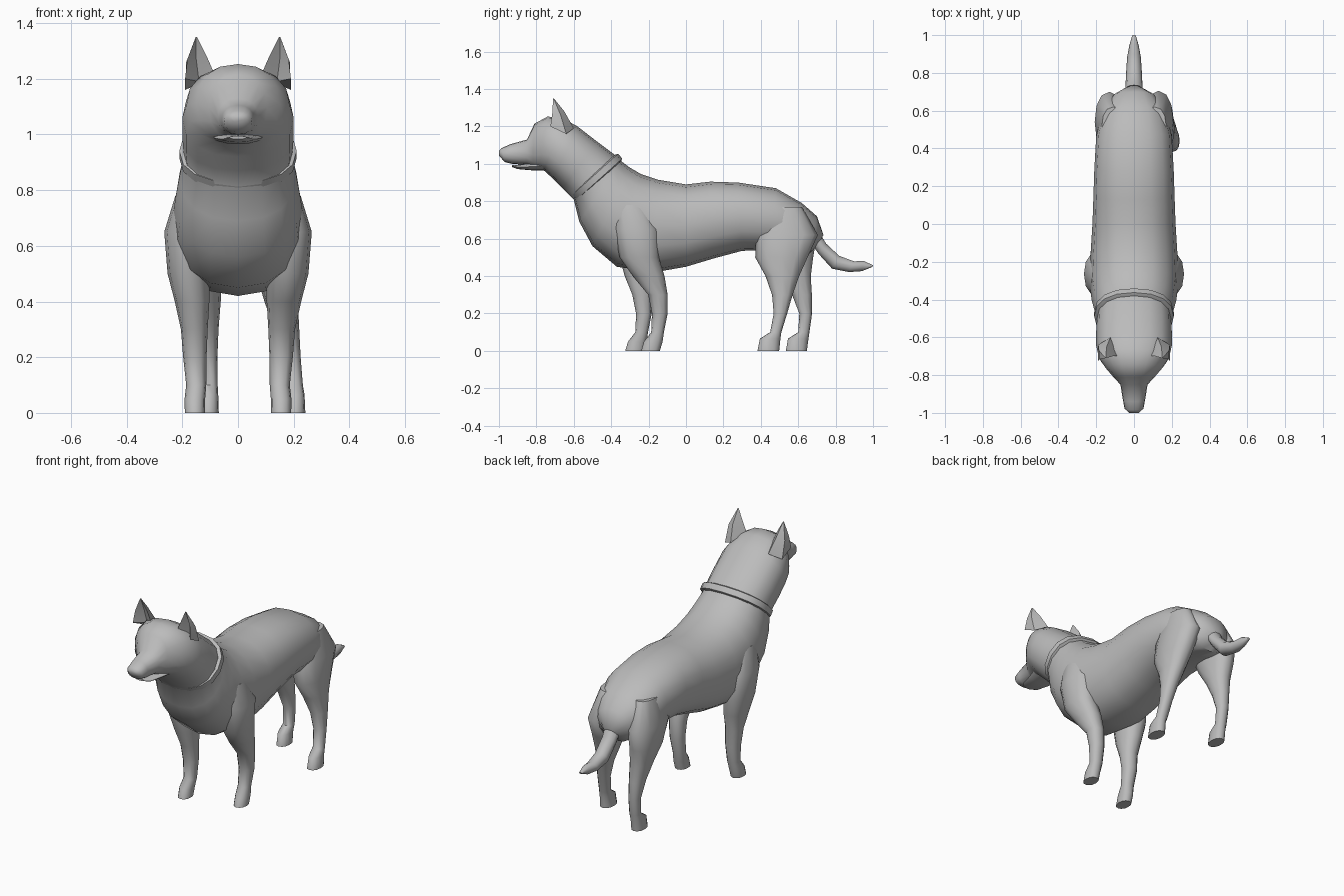
import bpy, bmesh, math
from mathutils import Vector

GREY = bpy.data.materials.new("plain_grey")
GREY.diffuse_color = (0.5, 0.5, 0.5, 1)


def finish(name, bm, angle=50):
    bmesh.ops.recalc_face_normals(bm, faces=bm.faces)
    me = bpy.data.meshes.new(name)
    bm.to_mesh(me)
    bm.free()
    ob = bpy.data.objects.new(name, me)
    bpy.context.collection.objects.link(ob)
    me.materials.append(GREY)
    bpy.ops.object.select_all(action='DESELECT')
    ob.select_set(True)
    bpy.context.view_layer.objects.active = ob
    bpy.ops.object.shade_smooth_by_angle(angle=math.radians(angle))
    return ob


def skin(name, rings, angle=50):
    """Bridge rings of points into a closed skin."""
    bm = bmesh.new()
    vs = [[bm.verts.new(p) for p in r] for r in rings]
    n = len(rings[0])
    for a, b in zip(vs, vs[1:]):
        for i in range(n):
            j = (i + 1) % n
            bm.faces.new((a[i], a[j], b[j], b[i]))
    bm.faces.new(vs[0])
    bm.faces.new(vs[-1])
    return finish(name, bm, angle)


def oval(c, u, v, n=16, p=1.0):
    pts = []
    for i in range(n):
        a = 2 * math.pi * i / n
        co, si = math.cos(a), math.sin(a)
        pts.append(c + u * math.copysign(abs(co) ** p, co) + v * math.copysign(abs(si) ** p, si))
    return pts


def spine_loft(name, stations, n=16, p=1.0):
    """Stations: top y, top z, bottom y, bottom z, half width."""
    rings = []
    for ty, tz, by, bz, w in stations:
        t, b = Vector((0, ty, tz)), Vector((0, by, bz))
        rings.append(oval((t + b) / 2, Vector((w, 0, 0)), (t - b) / 2, n, p))
    return skin(name, rings)


def leg_loft(name, side, stations):
    """Stations: z, x, y, half width, half depth."""
    return skin(name, [oval(Vector((side * x, y, z)), Vector((rx, 0, 0)), Vector((0, ry, 0)), 12, 0.9)
                       for z, x, y, rx, ry in stations])


# Trunk, neck, head and muzzle
spine_loft("body_and_head", [
    (0.735, 0.62, 0.70, 0.56, 0.04),
    (0.70, 0.72, 0.66, 0.52, 0.11),
    (0.62, 0.79, 0.57, 0.53, 0.17),
    (0.48, 0.87, 0.45, 0.54, 0.20),
    (0.28, 0.90, 0.30, 0.535, 0.21),
    (0.13, 0.905, 0.15, 0.495, 0.215),
    (0.0, 0.89, 0.0, 0.45, 0.22),
    (-0.15, 0.915, -0.17, 0.42, 0.23),
    (-0.24, 0.945, -0.37, 0.45, 0.235),
    (-0.30, 0.98, -0.50, 0.56, 0.225),
    (-0.34, 1.01, -0.57, 0.69, 0.21),
    (-0.37, 1.04, -0.60, 0.81, 0.195),
    (-0.47, 1.115, -0.66, 0.87, 0.20),
    (-0.58, 1.20, -0.71, 0.92, 0.20),
    (-0.66, 1.245, -0.76, 0.965, 0.185),
    (-0.74, 1.253, -0.785, 0.97, 0.15),
    (-0.81, 1.215, -0.82, 0.98, 0.105),
    (-0.85, 1.13, -0.85, 0.995, 0.072),
    (-0.94, 1.105, -0.93, 1.0, 0.058),
    (-0.985, 1.085, -0.97, 1.01, 0.05),
    (-1.0, 1.07, -1.0, 1.045, 0.025)], p=0.88)

# Lower jaw
spine_loft("lower_jaw", [
    (-0.74, 1.02, -0.74, 0.965, 0.10),
    (-0.82, 1.005, -0.82, 0.965, 0.075),
    (-0.90, 0.995, -0.90, 0.972, 0.055),
    (-0.93, 0.995, -0.93, 0.983, 0.03)], n=12)

# Collar band around the neck
axis = Vector((0, -0.65, 0.76))
centre, half = Vector((0, -0.478, 0.928)), Vector((0, 0.118, 0.106))
skin("collar", [oval(centre + axis * t, Vector((0.197 * s, 0, 0)), half * s, 16, 0.88)
                for t, s in ((-0.024, 0.97), (-0.017, 1.07), (0.017, 1.07), (0.024, 0.97))], 35)

# Front legs: the left one is set further forward
front = [(0.78, 0.165, -0.30, 0.06, 0.09), (0.65, 0.185, -0.265, 0.08, 0.12),
         (0.50, 0.178, -0.25, 0.075, 0.105), (0.40, 0.165, -0.20, 0.062, 0.085),
         (0.30, 0.157, -0.15, 0.048, 0.052), (0.20, 0.155, -0.14, 0.042, 0.042),
         (0.10, 0.15, -0.152, 0.036, 0.034), (0.05, 0.155, -0.175, 0.037, 0.05),
         (0.0, 0.155, -0.19, 0.036, 0.05)]
leg_loft("front_leg_right", 1, front)
leg_loft("front_leg_left", -1, [(z, x, y - 0.085 * min(1, max(0, (0.5 - z) / 0.2)), rx, ry)
                                for z, x, y, rx, ry in front])

# Hind legs: the right one steps forward and outward
leg_loft("hind_leg_right", 1, [
    (0.77, 0.11, 0.52, 0.06, 0.10), (0.62, 0.13, 0.54, 0.078, 0.165),
    (0.50, 0.14, 0.51, 0.075, 0.14), (0.40, 0.155, 0.515, 0.06, 0.09),
    (0.30, 0.175, 0.515, 0.045, 0.055), (0.20, 0.19, 0.505, 0.035, 0.036),
    (0.10, 0.20, 0.48, 0.033, 0.03), (0.065, 0.205, 0.45, 0.034, 0.055),
    (0.0, 0.205, 0.44, 0.037, 0.058)])
leg_loft("hind_leg_left", -1, [
    (0.77, 0.11, 0.52, 0.06, 0.10), (0.62, 0.13, 0.54, 0.078, 0.16),
    (0.50, 0.13, 0.56, 0.072, 0.12), (0.40, 0.12, 0.59, 0.058, 0.077),
    (0.30, 0.113, 0.62, 0.043, 0.053), (0.20, 0.108, 0.64, 0.034, 0.034),
    (0.10, 0.105, 0.63, 0.032, 0.03), (0.065, 0.105, 0.60, 0.034, 0.055),
    (0.0, 0.105, 0.59, 0.036, 0.056)])

# Tail
spine_loft("tail", [
    (0.70, 0.66, 0.67, 0.57, 0.05),
    (0.75, 0.575, 0.71, 0.515, 0.045),
    (0.82, 0.51, 0.78, 0.438, 0.042),
    (0.90, 0.48, 0.87, 0.42, 0.036),
    (0.95, 0.483, 0.94, 0.425, 0.025),
    (1.0, 0.458, 0.995, 0.448, 0.01)], n=10)

# Pointed ears with a hollow front
base = [(0.09, -0.70, 1.23), (0.125, -0.60, 1.19), (0.19, -0.64, 1.16),
        (0.19, -0.725, 1.20), (0.14, -0.66, 1.19)]
mid = [(0.112, -0.70, 1.28), (0.145, -0.65, 1.28), (0.186, -0.67, 1.26),
       (0.182, -0.715, 1.27), (0.15, -0.675, 1.27)]
for side, label in ((1, "right"), (-1, "left")):
    tip = [Vector((0.15, -0.71, 1.355)).lerp(Vector(p), 0.06) for p in mid]
    skin("ear_" + label, [[(side * x, y, z) for x, y, z in r] for r in (base, mid, tip)], 40)
